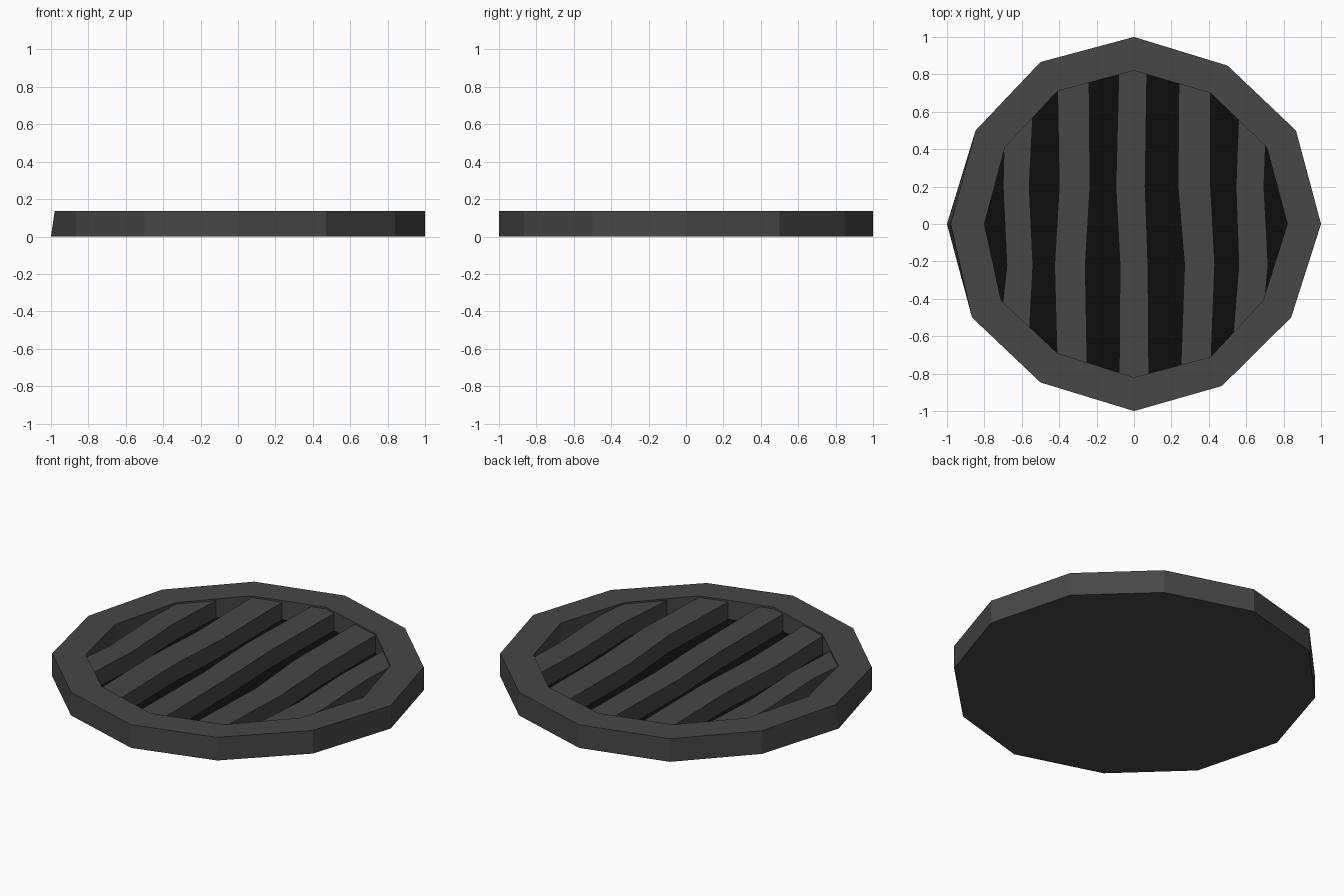
import bpy
import bmesh

cube = bpy.data.objects.get("Cube")
if cube:
    bpy.data.objects.remove(cube, do_unlink=True)


def make_material(name, value):
    mat = bpy.data.materials.new(name)
    mat.use_nodes = True
    color = (value, value, value, 1)
    mat.diffuse_color = color
    mat.node_tree.nodes["Principled BSDF"].inputs["Base Color"].default_value = color
    return mat


iron = make_material("dark grey iron", 0.063)
shadow = make_material("drain black", 0.004)


def finish(bm, name, mats):
    bmesh.ops.recalc_face_normals(bm, faces=bm.faces)
    mesh = bpy.data.meshes.new(name)
    bm.to_mesh(mesh)
    bm.free()
    for mat in mats:
        mesh.materials.append(mat)
    obj = bpy.data.objects.new(name, mesh)
    bpy.context.collection.objects.link(obj)
    return obj


def add_loop(bm, points, z):
    return [bm.verts.new((x, y, z)) for x, y in points]


def bridge(bm, a, b):
    n = len(a)
    for i in range(n):
        j = (i + 1) % n
        bm.faces.new((a[i], a[j], b[j], b[i]))


TOP, SLAT_TOP, FLOOR = 0.137, 0.127, 0.025

# Slightly uneven twelve-sided outlines, anticlockwise from +x
outer = [(1, 0), (.866, .5), (.5, .847), (0, 1), (-.5, .866), (-.847, .5),
         (-1, 0), (-.866, -.5), (-.5, -.847), (0, -1), (.47, -.866), (.84, -.5)]
inner = [(.82, 0), (.71, .41), (.41, .7), (0, .82), (-.41, .71), (-.69, .41),
         (-.8, 0), (-.71, -.41), (-.41, -.69), (0, -.82), (.41, -.71), (.69, -.41)]
outer_top = [(x + .02, y) if x == -1 else (x, y) for x, y in outer]

# Round tray: underside, rim, inner wall and black floor
bm = bmesh.new()
loops = [add_loop(bm, outer, 0), add_loop(bm, outer_top, TOP),
         add_loop(bm, inner, TOP), add_loop(bm, inner, FLOOR)]
for lower, upper in zip(loops, loops[1:]):
    bridge(bm, lower, upper)
bm.faces.new(loops[0])
floor = bm.faces.new(loops[-1])
floor.material_index = 1
finish(bm, "drain_rim", [iron, shadow])

# Wavy slats: half length, then left and right edge x from back to front
rows = [
    (.60, (-.69, -.70, -.68, -.72), (-.54, -.56, -.54, -.56)),
    (.78, (-.41, -.40, -.425, -.41), (-.24, -.235, -.26, -.25)),
    (.87, (-.08, -.097, -.075, -.08), (.07, .06, .075, .08)),
    (.78, (.24, .235, .27, .25), (.41, .41, .432, .41)),
    (.60, (.56, .545, .56, .53), (.71, .695, .717, .68)),
]
for number, (half, left, right) in enumerate(rows, 1):
    ys = (half, .2, -.22, -half)
    bm = bmesh.new()
    sections = []
    for y, x0, x1 in zip(ys, left, right):
        sections.append([bm.verts.new((x, y, z)) for x, z in
                         ((x0, FLOOR), (x1, FLOOR), (x1, SLAT_TOP), (x0, SLAT_TOP))])
    for a, b in zip(sections, sections[1:]):
        bridge(bm, a, b)
    bm.faces.new(sections[0])
    bm.faces.new(sections[-1])
    finish(bm, f"slat_{number}", [iron])
